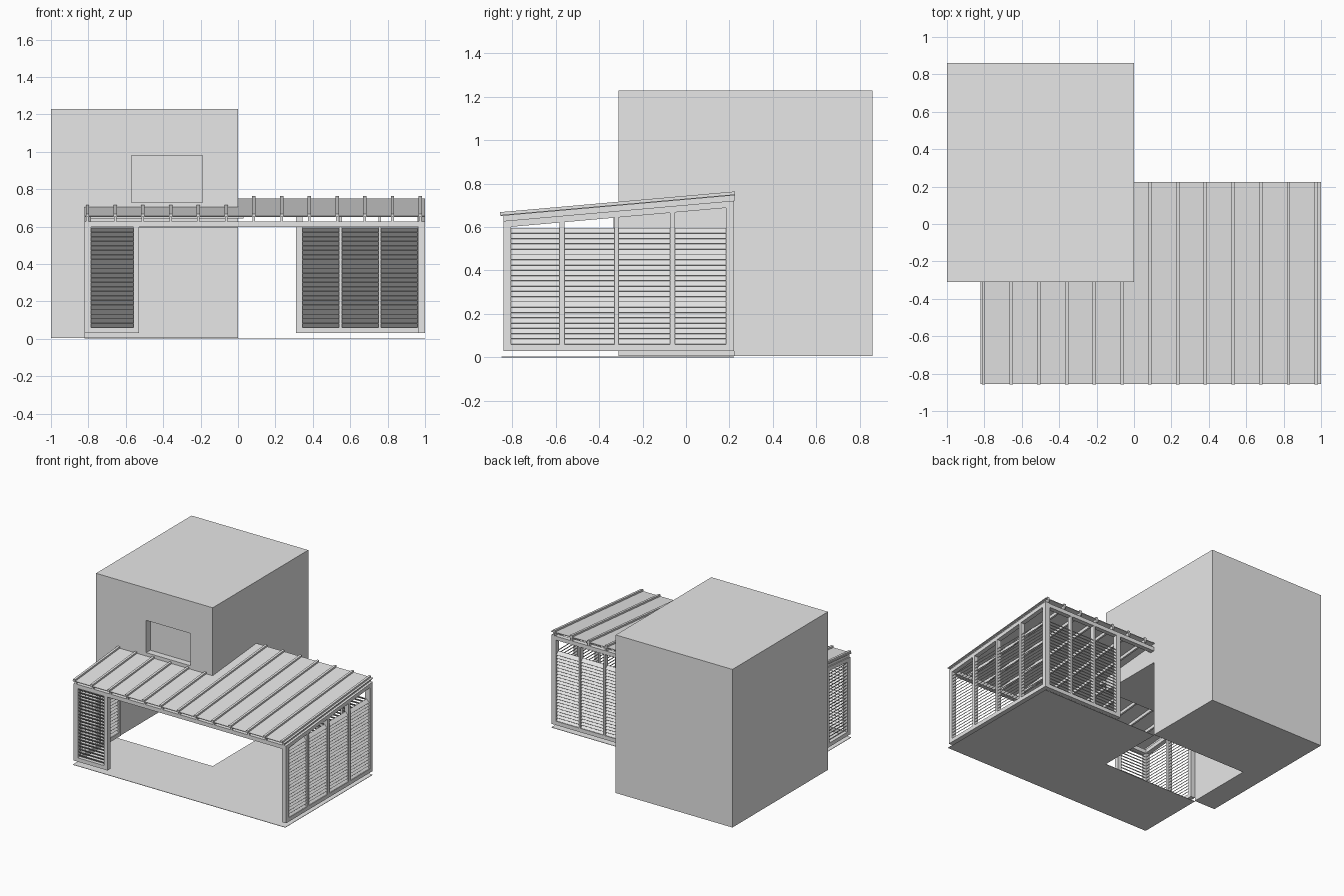
import bpy
import bmesh
from math import radians
from mathutils import Matrix, Vector

cube = bpy.data.objects.get("Cube")
if cube:
    bpy.data.objects.remove(cube, do_unlink=True)

GREY = (0.8, 0.8, 0.8, 1)
grey = bpy.data.materials.new("plain_grey")
grey.use_nodes = True
grey.diffuse_color = GREY
grey.node_tree.nodes["Principled BSDF"].inputs["Base Color"].default_value = GREY


def finish(bm, name):
    bmesh.ops.recalc_face_normals(bm, faces=bm.faces)
    mesh = bpy.data.meshes.new(name)
    bm.to_mesh(mesh)
    bm.free()
    mesh.materials.append(grey)
    obj = bpy.data.objects.new(name, mesh)
    bpy.context.collection.objects.link(obj)
    return obj


def add_box(bm, centre, size, rotation=Matrix()):
    matrix = Matrix.Translation(centre) @ rotation @ Matrix.Diagonal((*size, 1))
    bmesh.ops.create_cube(bm, size=1, matrix=matrix)


def box(name, x, y, z):
    bm = bmesh.new()
    lo, hi = Vector((x[0], y[0], z[0])), Vector((x[1], y[1], z[1]))
    add_box(bm, (lo + hi) / 2, hi - lo)
    return finish(bm, name)


def prism(name, outline, offset):
    """Extrude a flat outline along an offset."""
    bm = bmesh.new()
    face = bm.faces.new([bm.verts.new(p) for p in outline])
    new = bmesh.ops.extrude_face_region(bm, geom=[face])["geom"]
    verts = [v for v in new if isinstance(v, bmesh.types.BMVert)]
    bmesh.ops.translate(bm, verts=verts, vec=offset)
    return finish(bm, name)


LEFT, RIGHT = -0.82, 1.0
FRONT, BACK, HOUSE_FRONT = -0.84, 0.22, -0.31
RAIL, BASE = 0.03, 0.03


def rail_top(y):
    return 0.628 + 0.088 * (y - FRONT)


def sloped(name, x, y, lo, hi):
    """Bar following the roof pitch, heights measured from the rail top."""
    outline = [(x[0], y[0], rail_top(y[0]) + lo), (x[0], y[1], rail_top(y[1]) + lo),
               (x[0], y[1], rail_top(y[1]) + hi), (x[0], y[0], rail_top(y[0]) + hi)]
    return prism(name, outline, (x[1] - x[0], 0, 0))


def cut(target, cutter):
    mod = target.modifiers.new("opening", "BOOLEAN")
    mod.operation = "DIFFERENCE"
    mod.solver = "EXACT"
    mod.object = cutter
    bpy.context.view_layer.objects.active = target
    bpy.ops.object.modifier_apply(modifier=mod.name)
    bpy.data.objects.remove(cutter, do_unlink=True)


# House block with a carved patio corner and a recessed window
house = box("house_block", (-1, 0), (HOUSE_FRONT, 0.86), (0.005, 1.23))
cut(house, box("patio_cutter", (LEFT, 0.1), (-0.5, BACK), (-0.1, 0.595)))
cut(house, box("window_cutter", (-0.57, -0.19), (-0.5, HOUSE_FRONT + 0.05), (0.73, 0.98)))

# Thin L-shaped deck
deck = [(LEFT, -0.85), (RIGHT, -0.85), (RIGHT, BACK), (0, BACK),
        (0, HOUSE_FRONT), (LEFT, HOUSE_FRONT)]
prism("deck", [(x, y, 0) for x, y in deck], (0, 0, 0.003))

# Roof sheets
EAVE, RIDGE = -0.855, 0.225
sloped("roof_sheet_main", (0, RIGHT), (EAVE, RIDGE), 0.024, 0.029)
sloped("roof_sheet_side", (LEFT, 0), (EAVE, HOUSE_FRONT), 0.024, 0.029)

# Rafters below the sheet and ribs above it
for i in range(13):
    x = -0.805 + i * 0.1483
    end = RIDGE if x > 0 else HOUSE_FRONT
    sloped("rafter", (x - 0.007, x + 0.007), (FRONT, end), 0, 0.024)
    sloped("roof_rib", (x - 0.009, x + 0.009), (EAVE - 0.002, end), 0.029, 0.042)

# Top rails
top = rail_top(FRONT)
box("front_beam", (LEFT, RIGHT), (FRONT, FRONT + 0.035), (top - RAIL, top))
top = rail_top(HOUSE_FRONT)
box("house_beam", (LEFT, 0.03), (HOUSE_FRONT - 0.035, HOUSE_FRONT), (top - RAIL, top))
top = rail_top(BACK)
box("back_beam", (0, RIGHT), (BACK - 0.035, BACK), (top - RAIL - 0.003, top - 0.003))
sloped("right_rail", (RIGHT - 0.035, RIGHT), (FRONT, BACK), -RAIL, 0)
sloped("left_rail", (LEFT, LEFT + 0.035), (FRONT, HOUSE_FRONT), -RAIL, 0)


def screen(name, axis, across, posts):
    """Louvre screen: posts, bottom rail and tilted slats between the posts."""
    def place(part, along, z):
        if axis == "x":
            return box(part, along, across, z)
        return box(part, across, along, z)

    for a, b in posts:
        y = across[0] if axis == "x" else a
        place(name + "_post", (a, b), (BASE, rail_top(y) - RAIL + 0.002))
    place(name + "_bottom_rail", (posts[0][1], posts[-1][0]), (BASE, BASE + RAIL))

    bm = bmesh.new()
    mid = sum(across) / 2
    count, low, high = 22, 0.06, 0.595
    pitch = (high - low) / count
    for (_, a), (b, _) in zip(posts, posts[1:]):
        for i in range(count):
            z = low + (i + 0.5) * pitch
            if axis == "x":
                add_box(bm, ((a + b) / 2, mid, z), (b - a, 0.034, 0.003),
                        Matrix.Rotation(radians(-45), 4, "X"))
            else:
                add_box(bm, (mid, (a + b) / 2, z), (0.034, b - a, 0.003),
                        Matrix.Rotation(radians(45), 4, "Y"))
    finish(bm, name + "_slats")


# Screens around the terrace
screen("front_screen", "x", (FRONT, FRONT + 0.035),
       [(LEFT, -0.785), (-0.56, -0.53)])
screen("back_screen", "x", (BACK - 0.035, BACK),
       [(0.31, 0.345), (0.54, 0.555), (0.75, 0.765), (0.96, RIGHT)])
screen("right_screen", "y", (RIGHT - 0.035, RIGHT),
       [(FRONT, -0.805), (-0.583, -0.56), (-0.33, -0.31), (-0.073, -0.05), (0.185, BACK)])
screen("left_screen", "y", (LEFT, LEFT + 0.035),
       [(FRONT, -0.805), (-0.583, -0.56), (-0.335, HOUSE_FRONT)])
